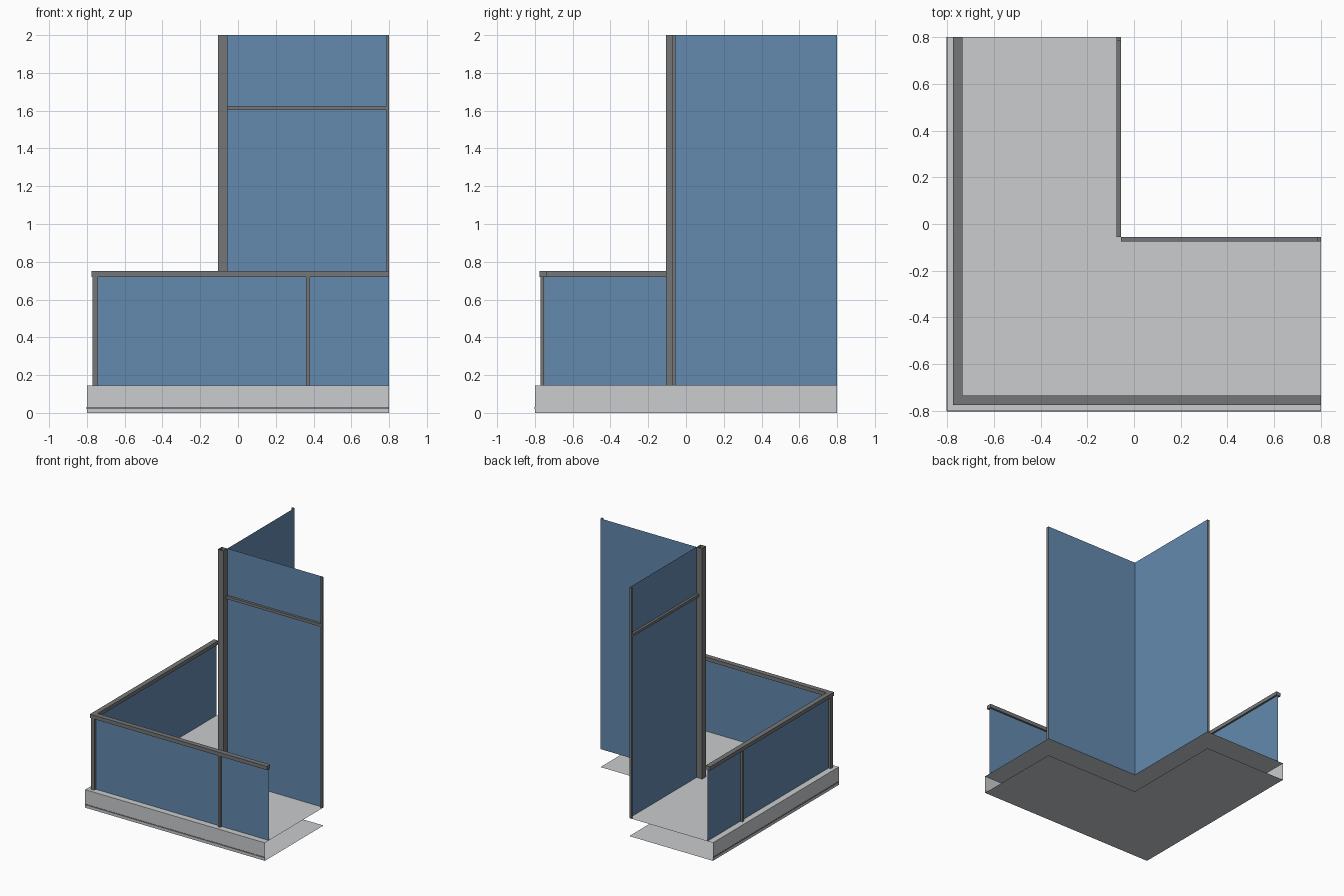
import bpy
import bmesh

cube = bpy.data.objects.get("Cube")
if cube:
    bpy.data.objects.remove(cube, do_unlink=True)


def srgb(c):
    return c / 12.92 if c <= 0.04045 else ((c + 0.055) / 1.055) ** 2.4


def material(name, *rgb):
    col = tuple(srgb(c) for c in rgb) + (1.0,)
    m = bpy.data.materials.new(name)
    m.use_nodes = True
    m.diffuse_color = col
    m.node_tree.nodes["Principled BSDF"].inputs["Base Color"].default_value = col
    return m


GLASS = material("blue glass", 0.385, 0.54, 0.68)
FRAME = material("dark grey metal", 0.46, 0.465, 0.47)
CONCRETE = material("light grey concrete", 0.79, 0.80, 0.81)


def prism(name, points, z0, z1, mat, walls=None, bottom=True, top=True):
    """Upright extrusion of a counter-clockwise outline; walls picks the edges to close."""
    bm = bmesh.new()
    lo = [bm.verts.new((x, y, z0)) for x, y in points]
    hi = [bm.verts.new((x, y, z1)) for x, y in points]
    n = len(points)
    for i in (range(n) if walls is None else walls):
        j = (i + 1) % n
        bm.faces.new((lo[i], lo[j], hi[j], hi[i]))
    if bottom:
        bm.faces.new(lo[::-1])
    if top:
        bm.faces.new(hi)
    mesh = bpy.data.meshes.new(name)
    bm.to_mesh(mesh)
    bm.free()
    mesh.materials.append(mat)
    obj = bpy.data.objects.new(name, mesh)
    bpy.context.collection.objects.link(obj)
    return obj


def rect(x0, x1, y0, y1):
    return [(x0, y0), (x1, y0), (x1, y1), (x0, y1)]


def both_sides(name, points, *args, **kw):
    """Build a part on the front and its copy mirrored across the diagonal."""
    prism("front_" + name, points, *args, **kw)
    prism("side_" + name, [(y, x) for x, y in reversed(points)], *args, **kw)


E = 0.8         # outer edge
IN = -0.055     # line of the tall glazing
RAIL = -0.75    # line of the railing glass
FLOOR = 0.145
GAP = 0.001     # keeps frames just off the glass

# L-shaped slab: floor, underside and the two outer fascias, open on the other edges
prism("balcony_slab", [(-E, -E), (E, -E), (E, IN), (IN, IN), (IN, E), (-E, E)],
      0, FLOOR, CONCRETE, walls=(0, 5))
both_sides("drip_strip", rect(-E, E, -E - 0.002, -E), 0.02, 0.03, FRAME)

# Low railing: glass, mullions, corner post and handrail
both_sides("railing_glass", [(RAIL, RAIL), (E, RAIL)], FLOOR, 0.72, GLASS,
           walls=(0,), bottom=False, top=False)
both_sides("railing_mullion", rect(0.36, 0.38, -0.77, RAIL - GAP), FLOOR, 0.72, FRAME)
a, b, c = -0.77, -0.74, RAIL - GAP
prism("railing_corner_post", [(a, a), (b, a), (b, c), (c, c), (c, b), (a, b)],
      FLOOR, 0.72, FRAME)
h0, h1 = -0.775, -0.735
prism("handrail", [(h0, h0), (E, h0), (E, h1), (h1, h1), (h1, E), (h0, E)],
      0.72, 0.75, FRAME)

# Tall glazed walls: glass, transoms, end mullions and hollow corner post
both_sides("wall_glass", [(IN, IN), (E, IN)], FLOOR, 2.0, GLASS,
           walls=(0,), bottom=False, top=False)
both_sides("wall_transom", rect(IN, E, -0.075, IN - GAP), 1.603, 1.625, FRAME)
both_sides("wall_end_mullion", rect(0.785, E, -0.075, IN - GAP), FLOOR, 2.0, FRAME)
prism("wall_corner_post", rect(-0.105, IN - GAP, -0.105, IN - GAP),
      FLOOR, 2.0, FRAME, bottom=False, top=False)
